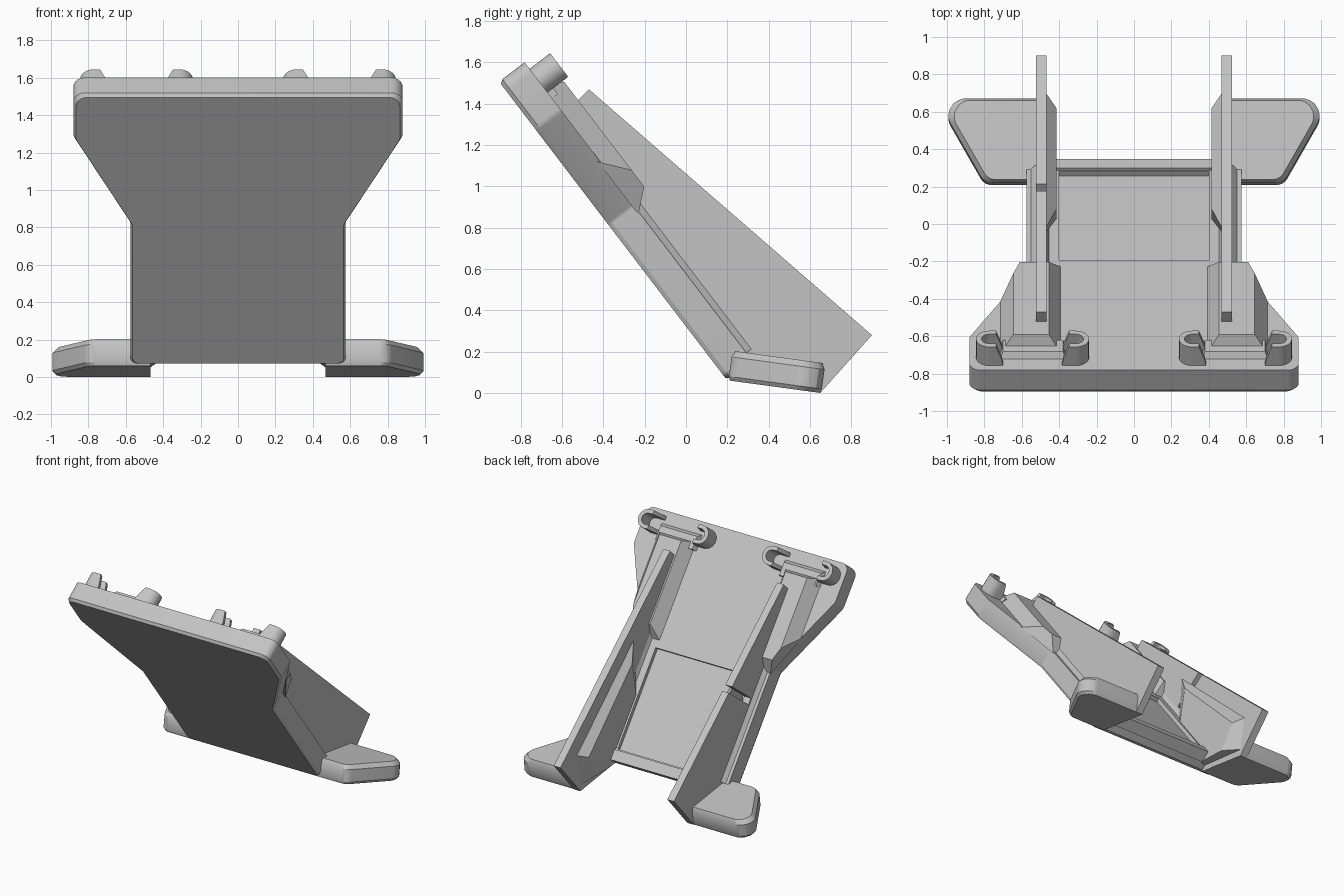
import bpy, bmesh, math
from mathutils import Vector

cube = bpy.data.objects.get("Cube")
if cube:
    bpy.data.objects.remove(cube, do_unlink=True)

grey = bpy.data.materials.new("light_grey")
grey.use_nodes = True
COLOUR = (0.55, 0.55, 0.55, 1)
grey.diffuse_color = COLOUR
grey.node_tree.nodes["Principled BSDF"].inputs["Base Color"].default_value = COLOUR

# Directions of the leaning panel: along its height and through its thickness
UP = Vector((0, -0.607, 0.795))
OUT = Vector((0, 0.795, 0.607))
BASE = Vector((0, 0.2, 0.06))
BACK = 0.155


def panel(x, s, t):
    return BASE + Vector((x, 0, 0)) + UP * s + OUT * t


def side(y, z, x):
    return Vector((x, y, z))


def foot_space(x, y, h):
    return Vector((x, y + 0.135 * h, 0.06 - 0.136 * (y - 0.21) + 0.99 * h))


def loft(name, layers, place, mirror=1):
    """Join matching outlines, each given as (points, height), and cap the ends."""
    bm = bmesh.new()
    rings = []
    for pts, h in layers:
        ring = []
        for a, b in pts:
            p = place(a, b, h)
            p.x *= mirror
            ring.append(bm.verts.new(p))
        rings.append(ring)
    n = len(rings[0])
    for lo, hi in zip(rings, rings[1:]):
        for i in range(n):
            j = (i + 1) % n
            bm.faces.new((lo[i], lo[j], hi[j], hi[i]))
    bm.faces.new(rings[0])
    bm.faces.new(rings[-1])
    bmesh.ops.recalc_face_normals(bm, faces=bm.faces)
    mesh = bpy.data.meshes.new(name)
    bm.to_mesh(mesh)
    bm.free()
    mesh.materials.append(grey)
    obj = bpy.data.objects.new(name, mesh)
    bpy.context.collection.objects.link(obj)
    return obj


def rounded(corners, steps=5):
    """Round polygon corners given as (x, y, radius)."""
    out = []
    for i, (x, y, r) in enumerate(corners):
        p = Vector((x, y))
        if r == 0:
            out.append((x, y))
            continue
        a = (Vector(corners[i - 1][:2]) - p).normalized()
        b = (Vector(corners[(i + 1) % len(corners)][:2]) - p).normalized()
        half = a.angle(b) / 2
        centre = p + (a + b).normalized() * (r / math.sin(half))
        start = p + a * (r / math.tan(half)) - centre
        end = p + b * (r / math.tan(half)) - centre
        for k in range(steps + 1):
            d = start.lerp(end, k / steps).normalized() * r
            out.append(tuple(centre + d))
    return out


def scaled(pts, f, cx, cy):
    return [(cx + (x - cx) * f, cy + (y - cy) * f) for x, y in pts]


def rect(x0, x1, y0, y1):
    return [(x0, y0), (x1, y0), (x1, y1), (x0, y1)]


def subtract(obj, cutter):
    mod = obj.modifiers.new("cut", "BOOLEAN")
    mod.object = cutter
    mod.solver = "EXACT"
    bpy.context.view_layer.objects.active = obj
    bpy.ops.object.modifier_apply(modifier=mod.name)
    bpy.data.objects.remove(cutter, do_unlink=True)


def smooth(obj):
    bpy.ops.object.select_all(action="DESELECT")
    obj.select_set(True)
    bpy.context.view_layer.objects.active = obj
    bpy.ops.object.shade_smooth_by_angle(angle=math.radians(25))


# Leaning panel, wide at the top, with a shallow recess on its back
half = [(0.575, 0, 0.04), (0.575, 0.95, 0.04), (0.88, 1.53, 0.06), (0.88, 1.82, 0.06)]
outline = rounded(half + [(-x, s, r) for x, s, r in reversed(half)])
back_panel = loft("back_panel", [(scaled(outline, 0.983, 0, 0.9), 0),
                                 (outline, 0.02), (outline, BACK)], panel)
recess = rect(-0.4, 0.4, 0.07, 0.85)
subtract(back_panel, loft("recess_cutter", [(recess, BACK - 0.03), (recess, BACK + 0.1)], panel))
smooth(back_panel)

# Raised lip along the bottom edge
lip = rect(-0.42, 0.42, -0.02, 0.06)
loft("bottom_lip", [(lip, 0.08), (lip, 0.17)], panel)

fin_side = [(-0.53, 1.41), (-0.47, 1.47), (0.9, 0.28), (0.65, 0.0),
            (0.24, 0.06), (0.24, 0.14), (-0.6, 1.3)]
foot_outline = rounded([(0.468, 0.205, 0), (0.8, 0.205, 0.07), (1.058, 0.655, 0.09),
                        (0.468, 0.655, 0)], 7)


def clip_outline(end_x, facing, tail):
    """Open C shape with its round end pointing along facing."""
    arc = [math.radians(-90 + 180 * k / 10) for k in range(11)]
    centre, mid, outer, inner = end_x - facing * 0.072, 1.708, 0.072, 0.042
    loop = [(-tail, -outer)]
    loop += [(outer * math.cos(a), outer * math.sin(a)) for a in arc]
    loop += [(-tail, outer), (-tail, inner)]
    loop += [(inner * math.cos(a), inner * math.sin(a)) for a in reversed(arc)]
    loop += [(-tail, -inner)]
    return [(centre + facing * a, mid + s) for a, s in loop]


for m, label in ((1, "left"), (-1, "right")):
    # Tall supporting fin
    fin = loft(label + "_fin", [(fin_side, 0.467), (fin_side, 0.525)], side, m)
    if m < 0:
        # Slit that splits the fin
        slit = rect(0.3, 0.7, 0.47 + 0.0, 0.52)
        shift = [(x, s - 0.02 + 0.0) for x, s in slit]
        slit_cut = loft("slit_cutter", [(shift, 0.2), (shift, 0.9)], panel, m)
        slit_cut.location = UP * 0.0 + Vector((0, -0.1, 0.131)) * 1.15
        bpy.context.view_layer.update()
        subtract(fin, slit_cut)

    # Thickened inner base of the fin
    loft(label + "_buttress", [
        ([(-0.02, 0.95), (0.7, 0.3), (0.66, 0.05), (0.22, 0.1), (-0.05, 0.6)], 0.47),
        ([(0.08, 0.8), (0.62, 0.27), (0.5, 0.09), (0.27, 0.1), (0.02, 0.5)], 0.415),
    ], side, m)

    # Chamfer strip where the fin meets the panel
    strip_low = rect(0.45, 0.56, 0.05, 0.95)
    strip_top = rect(0.467, 0.525, 0.05, 0.95)
    loft(label + "_fin_fillet", [(strip_low, BACK - 0.01), (strip_top, BACK + 0.03)], panel, m)

    # Sloped rail under the upper part of the fin
    loft(label + "_rail", [
        ([(0.385, 0.9), (0.575, 0.9), (0.72, 1.22), (0.72, 1.67), (0.385, 1.67)], BACK - 0.01),
        ([(0.455, 0.99), (0.61, 0.99), (0.645, 1.09), (0.645, 1.63), (0.455, 1.63)], 0.25),
    ], panel, m)

    # Pad and open clips at the top
    loft(label + "_clip_pad", [(rect(0.36, 0.72, 1.6, 1.73), BACK - 0.01),
                               (rect(0.38, 0.7, 1.6, 1.7), 0.19)], panel, m)
    for end_x, facing, place in ((0.845, 1, "outer"), (0.24, -1, "inner")):
        smooth(loft(f"{label}_{place}_clip", [
            (clip_outline(end_x, facing, 0.075), BACK - 0.01),
            (clip_outline(end_x, facing, 0.065), 0.2),
            (clip_outline(end_x, facing, 0.035), 0.28)], panel, m))

    # Splayed foot
    smooth(loft(label + "_foot", [
        (scaled(foot_outline, 0.965, 0.468, 0.43), 0), (foot_outline, 0.02),
        (foot_outline, 0.115), (scaled(foot_outline, 0.94, 0.468, 0.43), 0.145)], foot_space, m))
